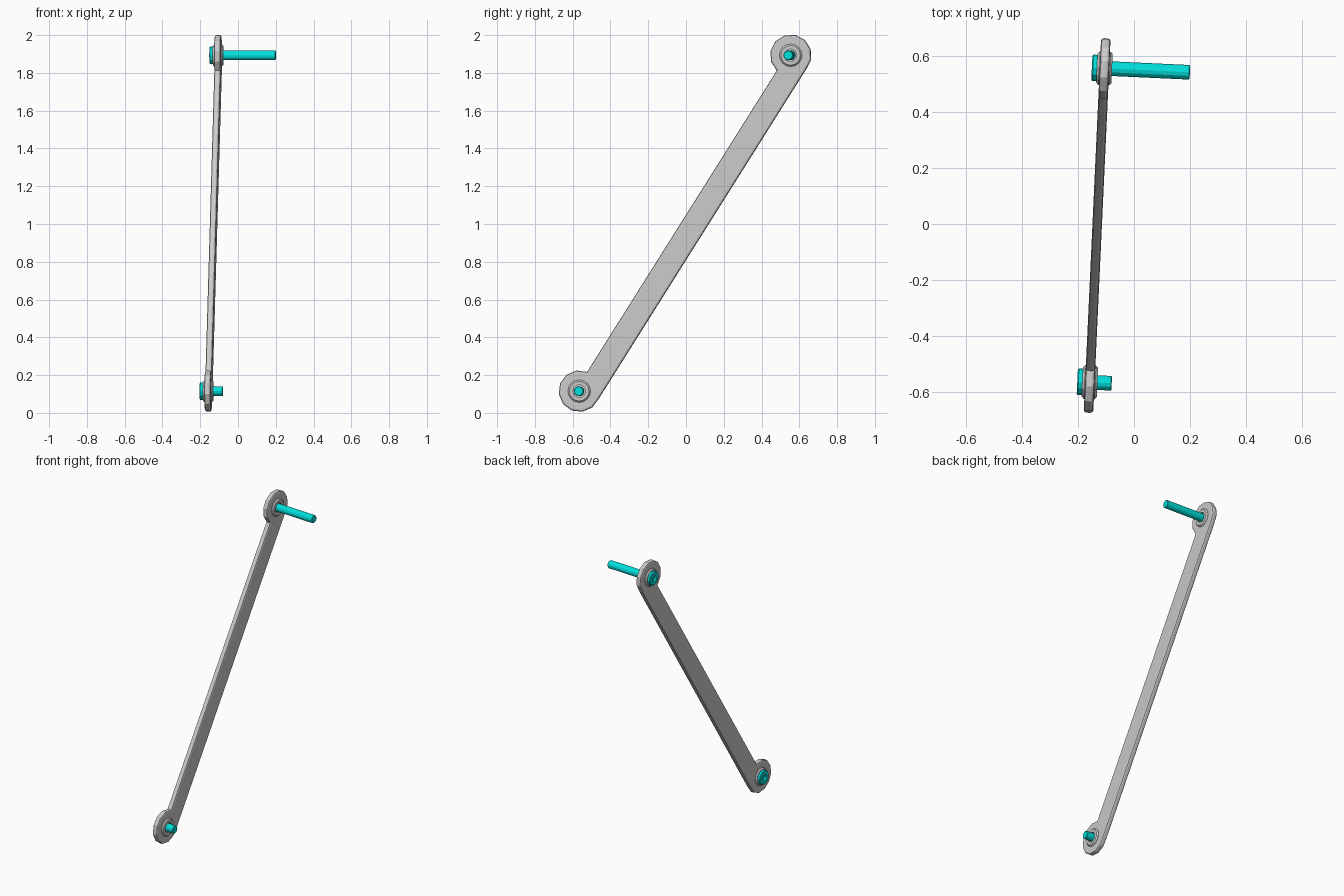
import bpy, bmesh
from math import sin, cos, pi, radians
from mathutils import Matrix, Vector

if "Cube" in bpy.data.objects:
    bpy.data.objects.remove(bpy.data.objects["Cube"])

TURN = Matrix.Rotation(-0.0464, 4, 'Z')      # whole assembly is turned slightly about z
PLANE_X = -0.131                             # mid plane of the arm in the turned frame
LOW = Vector((PLANE_X, -0.571, 0.115))
HIGH = Vector((PLANE_X, 0.5495, 1.893))
HUB_R, HALF_T = 0.11, 0.017

teal = bpy.data.materials.new("teal")
teal.diffuse_color = (0.0, 0.75, 0.72, 1)
teal.use_nodes = True
teal.node_tree.nodes["Principled BSDF"].inputs["Base Color"].default_value = teal.diffuse_color


def finish(name, bm, matrix, mat=None):
    bmesh.ops.recalc_face_normals(bm, faces=bm.faces[:])
    me = bpy.data.meshes.new(name)
    bm.to_mesh(me)
    bm.free()
    ob = bpy.data.objects.new(name, me)
    ob.matrix_world = matrix
    bpy.context.collection.objects.link(ob)
    if mat:
        me.materials.append(mat)
    return ob


def lathe(name, profile, centre, sides, closed=False, mat=None):
    """Spin (x, radius) points round the x axis."""
    bm = bmesh.new()
    verts = [bm.verts.new((x, r, 0)) for x, r in profile]
    edges = [bm.edges.new(p) for p in zip(verts, verts[1:])]
    if closed:
        edges.append(bm.edges.new((verts[-1], verts[0])))
    bmesh.ops.spin(bm, geom=verts + edges, axis=(1, 0, 0), cent=(0, 0, 0),
                   angle=2 * pi, steps=sides)
    bmesh.ops.remove_doubles(bm, verts=bm.verts[:], dist=1e-5)
    return finish(name, bm, TURN @ Matrix.Translation(centre), mat)


# Arm: faceted hub at each end joined by an offset straight bar
axis = (HIGH - LOW).normalized()
side = Vector((0, -axis.z, axis.y))
outline = []
for centre, start in ((HIGH, -100.3), (LOW, 10.3)):
    for i in range(10):
        a = radians(start + 30 * i)
        outline.append(centre + HUB_R * (axis * cos(a) + side * sin(a)))
bm = bmesh.new()
face = bm.faces.new([bm.verts.new(p - Vector((HALF_T, 0, 0))) for p in outline])
ext = bmesh.ops.extrude_face_region(bm, geom=[face])
bmesh.ops.translate(bm, vec=(2 * HALF_T, 0, 0),
                    verts=[v for v in ext["geom"] if isinstance(v, bmesh.types.BMVert)])
arm = finish("link_arm", bm, TURN)
bev = arm.modifiers.new("rim", 'BEVEL')
bev.width = 0.01
bev.segments = 2
bev.limit_method = 'ANGLE'
bev.angle_limit = radians(75)

# Bushings and socket-head bolts at both ends
for tag, centre, reach in (("lower", LOW, 0.078), ("upper", HIGH, 0.305)):
    lathe(tag + "_bushing", [(-0.027, 0.033), (-0.027, 0.052), (-0.019, 0.06),
                             (0.019, 0.06), (0.027, 0.052), (0.027, 0.033)],
          centre, 16, closed=True)
    lathe(tag + "_bolt", [(-0.032, 0), (-0.032, 0.02), (-0.045, 0.02), (-0.045, 0.043),
                          (-0.041, 0.047), (-0.02, 0.047), (-0.02, 0.026),
                          (reach - 0.003, 0.026), (reach, 0.023), (reach, 0)],
          centre, 12, mat=teal)
